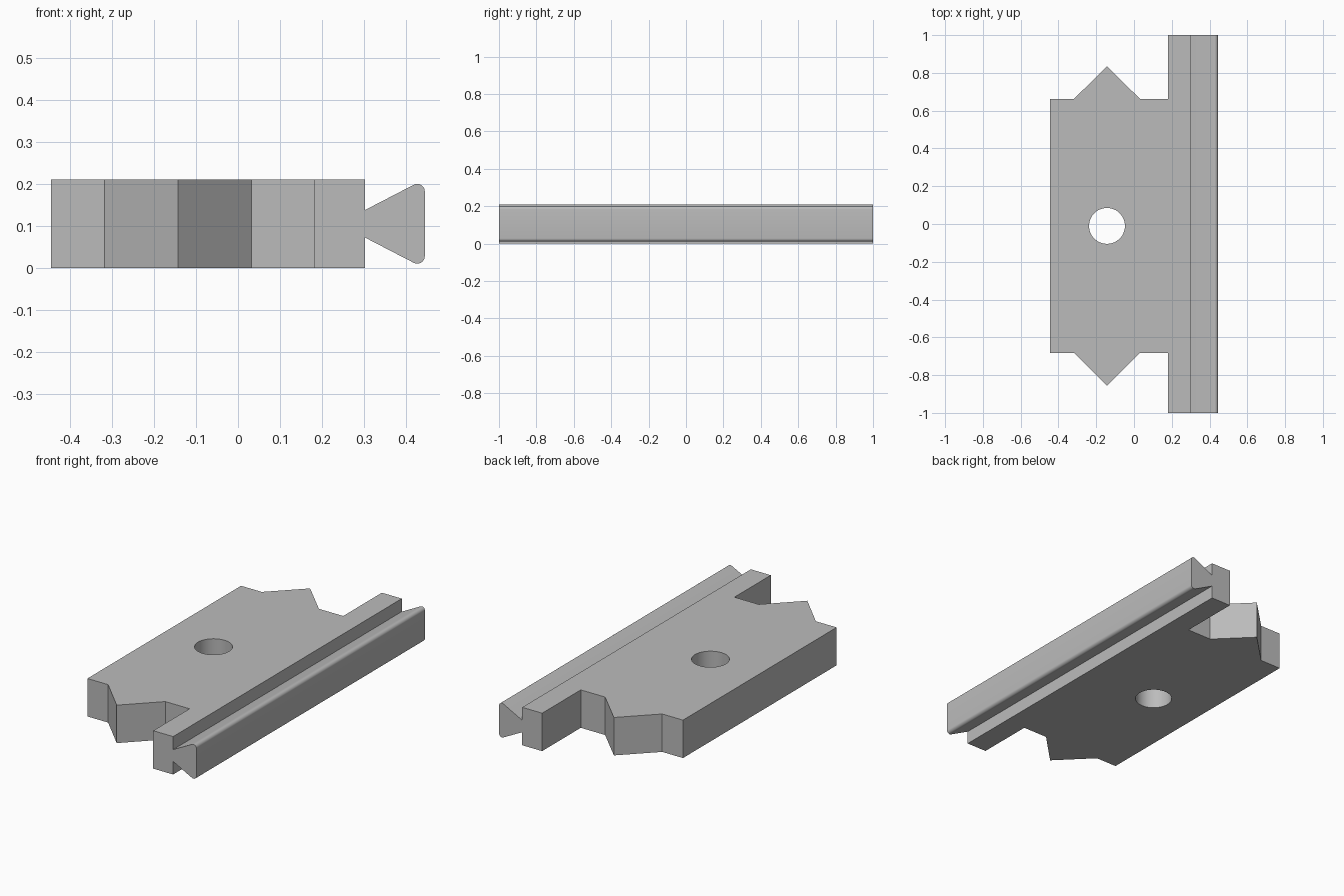
import bpy, bmesh, math
from mathutils import Vector

if "Cube" in bpy.data.objects:
    bpy.data.objects.remove(bpy.data.objects["Cube"])

H = 0.21          # plate thickness
MID = H / 2

grey = bpy.data.materials.new("plain grey")
grey.diffuse_color = (0.5, 0.5, 0.5, 1)
grey.use_nodes = True
grey.node_tree.nodes["Principled BSDF"].inputs["Base Color"].default_value = grey.diffuse_color


def prism(name, points, sweep):
    """Extrude a closed 3D outline along the sweep vector."""
    bm = bmesh.new()
    face = bm.faces.new([bm.verts.new(p) for p in points])
    ext = bmesh.ops.extrude_face_region(bm, geom=[face])
    moved = [v for v in ext["geom"] if isinstance(v, bmesh.types.BMVert)]
    bmesh.ops.translate(bm, verts=moved, vec=Vector(sweep))
    bmesh.ops.recalc_face_normals(bm, faces=bm.faces)
    mesh = bpy.data.meshes.new(name)
    bm.to_mesh(mesh)
    bm.free()
    mesh.materials.append(grey)
    obj = bpy.data.objects.new(name, mesh)
    bpy.context.collection.objects.link(obj)
    return obj


def combine(target, other, operation):
    """Apply a boolean and discard the second object."""
    bpy.context.view_layer.objects.active = target
    mod = target.modifiers.new(operation, 'BOOLEAN')
    mod.operation, mod.object, mod.solver = operation, other, 'EXACT'
    bpy.ops.object.modifier_apply(modifier=mod.name)
    bpy.data.objects.remove(other)


# Plate with a pointed tab at each end and a long side bar
outline = [(-0.445, -0.682), (-0.318, -0.682), (-0.143, -0.857), (0.032, -0.682),
           (0.181, -0.682), (0.181, -1), (0.303, -1), (0.303, 1), (0.181, 1),
           (0.181, 0.662), (0.032, 0.662), (-0.143, 0.835), (-0.318, 0.662),
           (-0.445, 0.662)]
plate = prism("dovetail_plate", [(x, y, 0) for x, y in outline], (0, 0, H))

# Dovetail rail with rounded outer corners, its root sunk into the side bar
R, SLOPE = 0.018, math.radians(27.5)
upper = [(0.28, MID + 0.033), (0.303, MID + 0.033)]
for i in range(9):
    a = (math.pi / 2 + SLOPE) * (1 - i / 8)
    upper.append((0.427 + R * math.cos(a), 0.182 + R * math.sin(a)))
profile = upper + [(x, H - z) for x, z in reversed(upper)]
rail = prism("rail", [(x, -1, z) for x, z in profile], (0, 2, 0))
combine(plate, rail, 'UNION')

# Round through hole
circle = [(-0.143 + 0.095 * math.cos(i * math.tau / 48),
           -0.01 + 0.095 * math.sin(i * math.tau / 48), -0.1) for i in range(48)]
combine(plate, prism("hole_cutter", circle, (0, 0, H + 0.2)), 'DIFFERENCE')

plate.select_set(True)
bpy.context.view_layer.objects.active = plate
bpy.ops.object.shade_smooth_by_angle(angle=math.radians(25))
